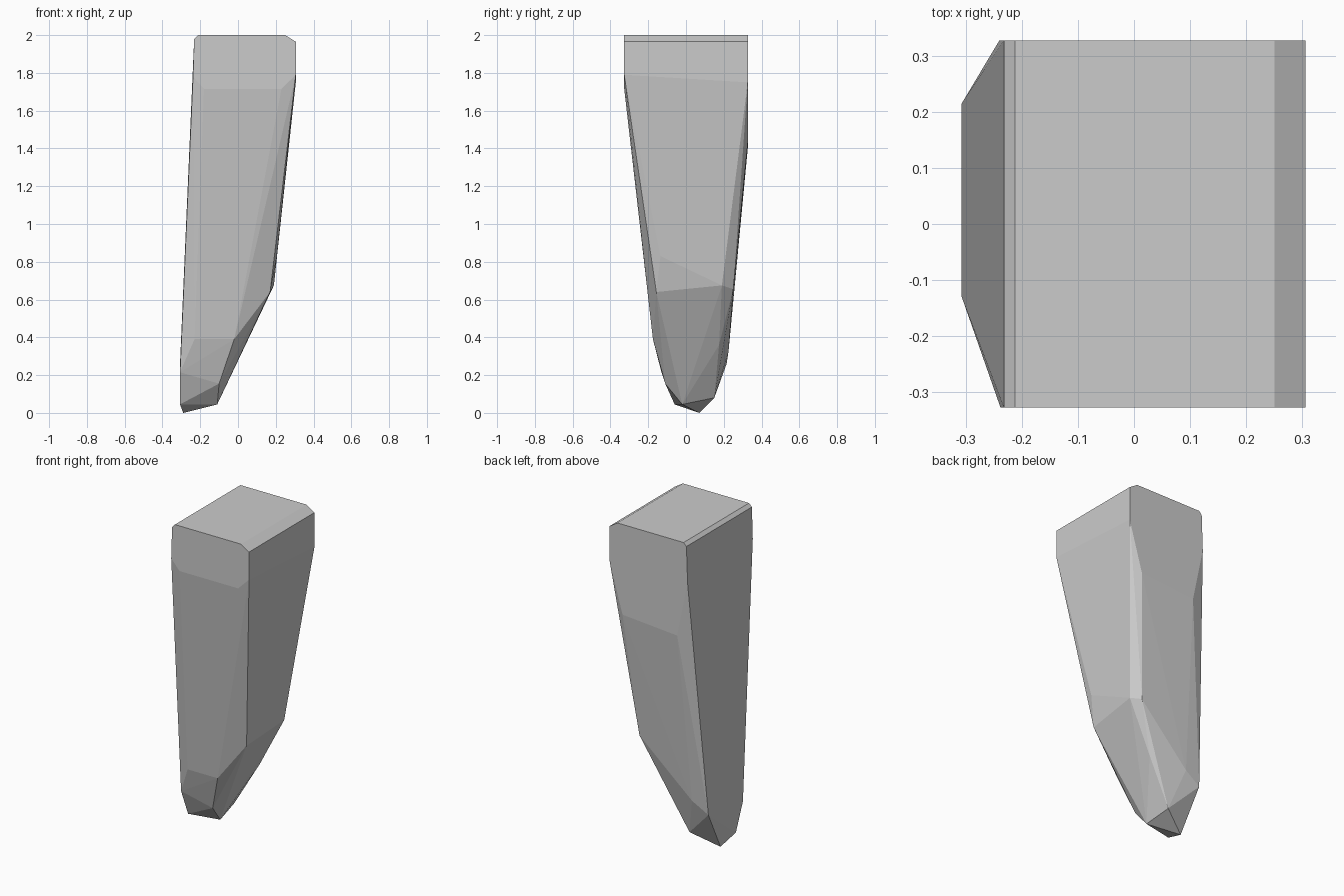
import bpy, bmesh, math

W = 0.327  # half depth of the block end

# chamfered top profile (x, z), swept from front to back
top_profile = [(-0.212, 2.0), (-0.232, 1.98), (0.25, 2.0), (0.306, 1.965)]
points = [(x, y, z) for x, z in top_profile for y in (-W, W)]

# lower border of the straight block end
points += [(-0.238, -W, 1.78), (-0.18, -W, 1.715), (0.23, -W, 1.715), (0.306, -W, 1.79),
           (0.306, W, 1.75), (0.215, W, 1.43), (-0.167, W, 1.40), (-0.24, W, 1.75)]

# knee on the right side where the taper steepens
points += [(0.206, -0.135, 0.83), (0.17, -0.157, 0.64),
           (0.19, 0.19, 0.675), (0.15, 0.25, 0.655)]

# faceted tip
points += [(-0.23, -0.175, 0.39), (-0.02, -0.175, 0.39), (-0.307, -0.13, 0.215),
           (-0.10, -0.11, 0.155), (-0.307, -0.06, 0.045), (-0.11, -0.02, 0.045),
           (-0.29, 0.07, 0.0), (-0.13, 0.15, 0.08), (0.03, 0.175, 0.36),
           (-0.20, 0.225, 0.325), (-0.307, 0.215, 0.26)]

# chipped stone: flat facets wrapped around the outline points
bm = bmesh.new()
for p in points:
    bm.verts.new(p)
bmesh.ops.convex_hull(bm, input=bm.verts[:])
bmesh.ops.delete(bm, geom=[v for v in bm.verts if not v.link_faces], context='VERTS')
bmesh.ops.dissolve_limit(bm, angle_limit=math.radians(0.5),
                         verts=bm.verts[:], edges=bm.edges[:])
bmesh.ops.recalc_face_normals(bm, faces=bm.faces[:])
mesh = bpy.data.meshes.new("stone_spike")
bm.to_mesh(mesh)
bm.free()
bpy.context.collection.objects.link(bpy.data.objects.new("stone_spike", mesh))
